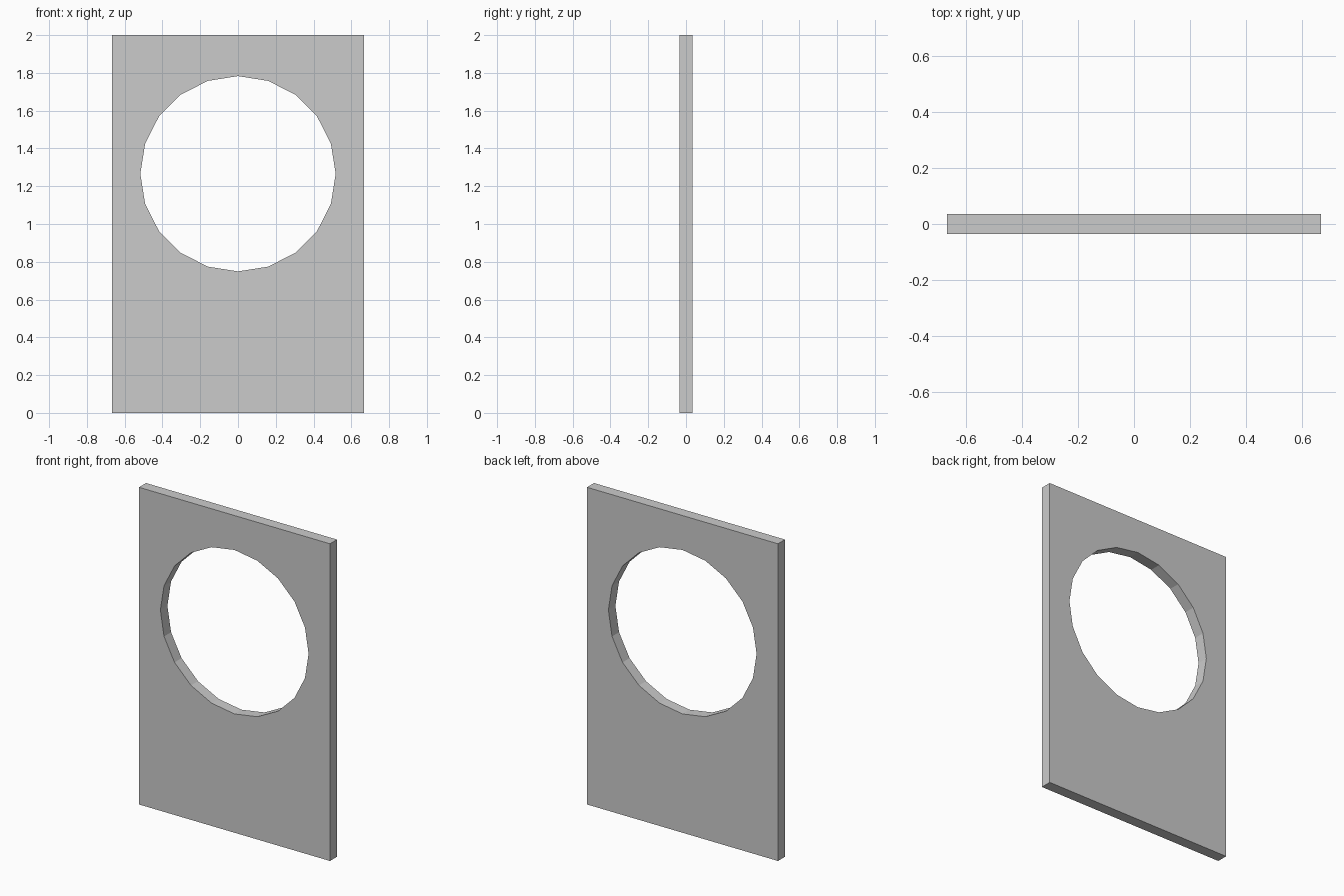
import bpy
import math

if "Cube" in bpy.data.objects:
    bpy.data.objects.remove(bpy.data.objects["Cube"])

WIDTH, DEPTH, HEIGHT = 1.332, 0.07, 2.0
HOLE_RADIUS, HOLE_Z, HOLE_SIDES = 0.517, 1.266, 20

# Flat upright panel
bpy.ops.mesh.primitive_cube_add(size=1, location=(0, 0, HEIGHT / 2))
panel = bpy.context.object
panel.name = "panel"
panel.scale = (WIDTH, DEPTH, HEIGHT)
bpy.ops.object.transform_apply(location=True, rotation=True, scale=True)

# Twenty-sided cutter for the round opening, with corners at top and sides
bpy.ops.mesh.primitive_cylinder_add(
    vertices=HOLE_SIDES, radius=HOLE_RADIUS, depth=DEPTH * 4,
    location=(0, 0, HOLE_Z), rotation=(math.pi / 2, 0, 0))
cutter = bpy.context.object
cutter.name = "hole_cutter"
cutter.hide_render = True

# Cut the opening, then discard the cutter
cut = panel.modifiers.new("round_opening", 'BOOLEAN')
cut.operation = 'DIFFERENCE'
cut.solver = 'EXACT'
cut.object = cutter
bpy.context.view_layer.objects.active = panel
bpy.ops.object.modifier_apply(modifier=cut.name)
bpy.data.objects.remove(cutter, do_unlink=True)
